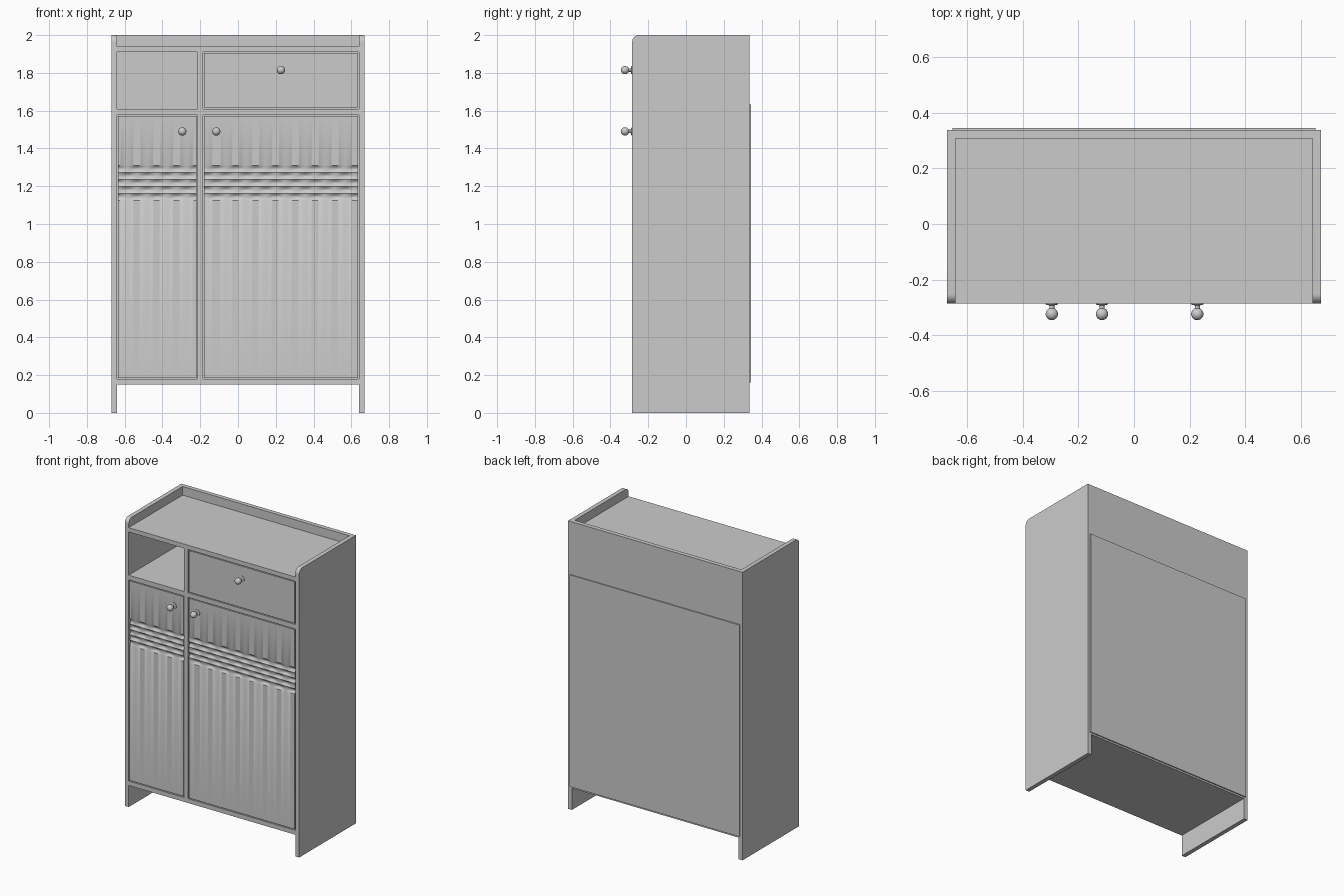
import bpy, bmesh, math

if "Cube" in bpy.data.objects:
    bpy.data.objects.remove(bpy.data.objects["Cube"])

FRONT, BACK = -0.285, 0.337
T = 0.03  # board thickness


def finish(name, bm, smooth=None):
    bmesh.ops.recalc_face_normals(bm, faces=bm.faces)
    me = bpy.data.meshes.new(name)
    bm.to_mesh(me)
    bm.free()
    ob = bpy.data.objects.new(name, me)
    bpy.context.collection.objects.link(ob)
    if smooth:
        bpy.ops.object.select_all(action='DESELECT')
        ob.select_set(True)
        bpy.context.view_layer.objects.active = ob
        bpy.ops.object.shade_smooth_by_angle(angle=math.radians(smooth))
    return ob


def board(name, x, y, z):
    bm = bmesh.new()
    bmesh.ops.create_cube(bm, size=1)
    for v in bm.verts:
        v.co = [r[0] + (c + 0.5) * (r[1] - r[0]) for c, r in zip(v.co, (x, y, z))]
    return finish(name, bm)


def side_panel(name, x):
    # profile in y/z with a rounded upper front corner
    r = 0.035
    pts = [(FRONT, 0), (BACK, 0), (BACK, 2)]
    for i in range(9):
        a = math.pi / 2 + i / 8 * math.pi / 2
        pts.append((FRONT + r + r * math.cos(a), 2 - r + r * math.sin(a)))
    bm = bmesh.new()
    f = bm.faces.new([bm.verts.new((x, y, z)) for y, z in pts])
    ext = bmesh.ops.extrude_face_region(bm, geom=[f])['geom']
    bmesh.ops.translate(bm, vec=(T, 0, 0),
                        verts=[g for g in ext if isinstance(g, bmesh.types.BMVert)])
    finish(name, bm, 30)


def carve(x, z, lo=1.125, hi=1.31, rows=5, period=0.105):
    # staggered rows of lens-shaped scoops
    if not lo < z < hi:
        return 0
    t = (z - lo) / (hi - lo) * rows
    row = min(int(t), rows - 1)
    across = math.sin(math.pi * (t - row))
    along = 0.5 + 0.5 * math.cos(2 * math.pi * (x + 0.325) / period + math.pi * (row % 2))
    return 0.012 * across * (0.25 + 0.75 * along)


def carved_door(name, x0, x1, z0, z1):
    nx, nz, lo, hi = round((x1 - x0) / 0.0075), 40, 1.125, 1.31
    xs = [x0 + (x1 - x0) * i / nx for i in range(nx + 1)]
    zs = [z0] + [lo + (hi - lo) * j / nz for j in range(nz + 1)] + [z1]
    bm = bmesh.new()
    grid = [[bm.verts.new((x, FRONT + 0.001 + carve(x, z), z)) for x in xs] for z in zs]
    for a, b in zip(grid, grid[1:]):
        for i in range(nx):
            bm.faces.new((a[i], a[i + 1], b[i + 1], b[i]))
    ext = bmesh.ops.extrude_face_region(bm, geom=bm.faces[:])['geom']
    for g in ext:
        if isinstance(g, bmesh.types.BMVert):
            g.co.y = FRONT + T
    finish(name, bm, 35)


def knob(name, x, z):
    # turned profile: base disc, neck, ball
    prof = [(0, 0), (0.022, 0), (0.022, 0.004), (0.009, 0.007), (0.009, 0.018)]
    for i in range(13):
        a = math.radians(155) * (1 - i / 12)
        prof.append((0.022 * math.sin(a), 0.038 + 0.022 * math.cos(a)))
    bm = bmesh.new()
    vs = [bm.verts.new((x + r, FRONT - h, z)) for r, h in prof]
    es = [bm.edges.new(p) for p in zip(vs, vs[1:])]
    bmesh.ops.spin(bm, geom=vs + es, cent=(x, 0, z), axis=(0, 1, 0),
                   angle=2 * math.pi, steps=28)
    bmesh.ops.remove_doubles(bm, verts=bm.verts, dist=1e-5)
    finish(name, bm, 40)


# carcass
side_panel("left_side", -0.67)
side_panel("right_side", 0.64)
IN = (-0.64, 0.64)
RAIL = BACK - T
board("top_shelf", IN, (FRONT, RAIL), (1.91, 1.94))
board("middle_shelf", IN, (FRONT, RAIL), (1.578, 1.61))
board("bottom_shelf", IN, (FRONT, BACK), (0.15, 0.18))
board("upper_back_board", IN, (RAIL, BACK), (1.578, 2.0))
board("back_panel", (-0.652, 0.652), (BACK, 0.345), (0.162, 1.632))
board("lower_divider", (-0.215, -0.185), (FRONT, BACK), (0.18, 1.578))
board("upper_divider", (-0.215, -0.185), (FRONT, RAIL), (1.61, 1.91))

# fronts
carved_door("left_door", -0.634, -0.221, 0.186, 1.572)
carved_door("right_door", -0.179, 0.634, 0.186, 1.572)
board("drawer_front", (-0.179, 0.634), (FRONT + 0.001, FRONT + T), (1.616, 1.904))

# drawer box
board("drawer_bottom", (-0.16, 0.615), (FRONT + T, 0.28), (1.625, 1.64))
for n, x in (("left", -0.16), ("right", 0.6)):
    board("drawer_side_" + n, (x, x + 0.015), (FRONT + T, 0.28), (1.64, 1.86))
board("drawer_back", (-0.145, 0.6), (0.265, 0.28), (1.64, 1.86))

# knobs
knob("left_door_knob", -0.295, 1.49)
knob("right_door_knob", -0.115, 1.49)
knob("drawer_knob", 0.227, 1.815)
